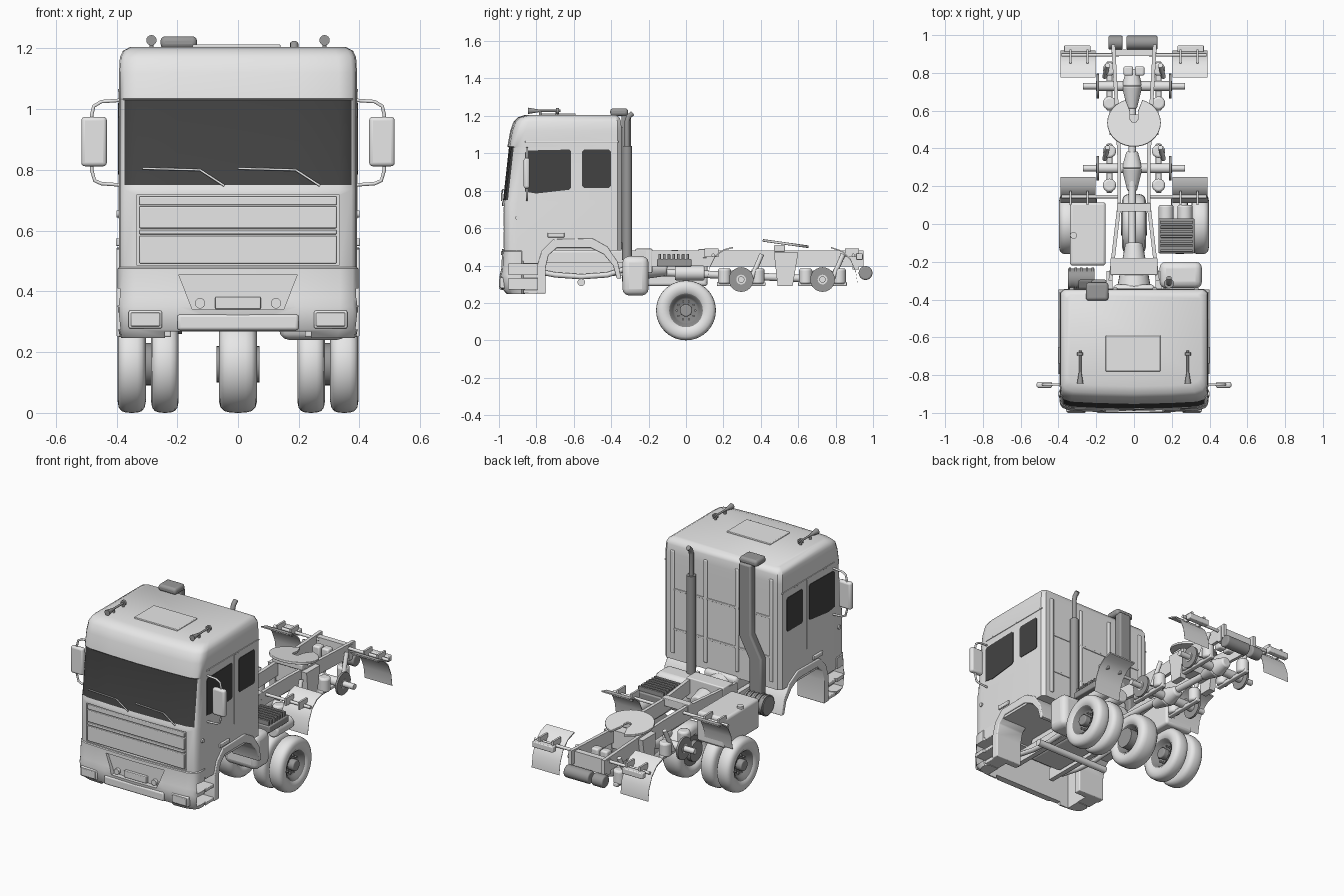
import bpy, bmesh, math
from mathutils import Vector, Matrix

if "Cube" in bpy.data.objects:
    bpy.data.objects.remove(bpy.data.objects["Cube"], do_unlink=True)


def material(name, v):
    m = bpy.data.materials.new(name)
    m.use_nodes = True
    m.diffuse_color = (v, v, v, 1)
    m.node_tree.nodes["Principled BSDF"].inputs["Base Color"].default_value = (v, v, v, 1)
    return m


PAINT = material("light grey paint", 0.8)
GLASS = material("dark glass", 0.055)
DARK = material("dark grey metal", 0.32)
RIM = material("darker rim grey", 0.24)
SIDES = ((1, "left"), (-1, "right"))


def link(name, bm, mat, bevel=0):
    bmesh.ops.recalc_face_normals(bm, faces=bm.faces)
    me = bpy.data.meshes.new(name)
    bm.to_mesh(me)
    bm.free()
    me.materials.append(mat)
    ob = bpy.data.objects.new(name, me)
    bpy.context.collection.objects.link(ob)
    if bevel:
        b = ob.modifiers.new("Bevel", "BEVEL")
        b.width, b.segments, b.limit_method = bevel, 3, "ANGLE"
    return ob


def box(name, x, y, z, mat=PAINT, bevel=0):
    """Box from (low, high) ranges."""
    bm = bmesh.new()
    bmesh.ops.create_cube(bm, size=1)
    for v in bm.verts:
        v.co = [(a + b) / 2 + c * (b - a) for (a, b), c in zip((x, y, z), v.co)]
    return link(name, bm, mat, bevel)


def rod(name, a, b, r, mat=PAINT, r2=None, bevel=0):
    """Cylinder or cone between two points."""
    a, b = Vector(a), Vector(b)
    bm = bmesh.new()
    turn = (b - a).to_track_quat("Z", "Y").to_matrix().to_4x4()
    bmesh.ops.create_cone(bm, cap_ends=True, segments=24, radius1=r, radius2=r if r2 is None else r2,
                          depth=(b - a).length, matrix=Matrix.Translation((a + b) / 2) @ turn)
    return link(name, bm, mat, bevel)


def prism(name, pts, lo, hi, axis="x", mat=PAINT, bevel=0):
    """Extrude a flat outline along one axis."""
    place = {"x": lambda p, t: (t, p[0], p[1]), "y": lambda p, t: (p[0], t, p[1]),
             "z": lambda p, t: (p[0], p[1], t)}[axis]
    bm = bmesh.new()
    face = bm.faces.new([bm.verts.new(place(p, lo)) for p in pts])
    top = bmesh.ops.extrude_face_region(bm, geom=[face])["geom"]
    shift = Vector(place((0, 0), hi - lo))
    bmesh.ops.translate(bm, vec=shift, verts=[g for g in top if isinstance(g, bmesh.types.BMVert)])
    return link(name, bm, mat, bevel)


def tube(name, pts, r, mat=PAINT):
    cu = bpy.data.curves.new(name, "CURVE")
    cu.dimensions, cu.bevel_depth, cu.bevel_resolution, cu.use_fill_caps = "3D", r, 3, True
    sp = cu.splines.new("POLY")
    sp.points.add(len(pts) - 1)
    for p, q in zip(sp.points, pts):
        p.co = (*q, 1)
    cu.materials.append(mat)
    bpy.context.collection.objects.link(bpy.data.objects.new(name, cu))


def shell(name, levels):
    """Loft bowed cab outlines (z, front, half width, back)."""
    bm = bmesh.new()
    rings = []
    for z, f, w, b in levels:
        half = [(0, f), (.2, f + .005), (w - .06, f + .012), (w - .018, f + .026), (w - .004, f + .046),
                (w, f + .08), (w, b - .02), (w - .02, b)]
        full = half + [(-x, y) for x, y in reversed(half[1:])]
        rings.append([bm.verts.new((x, y, z)) for x, y in full])
    n = len(rings[0])
    for r, s in zip(rings, rings[1:]):
        for i in range(n):
            bm.faces.new((r[i], r[(i + 1) % n], s[(i + 1) % n], s[i]))
    bm.faces.new(rings[0])
    bm.faces.new(rings[-1])
    return link(name, bm, PAINT)


def cut(ob, cutter):
    cutter.hide_render = True
    m = ob.modifiers.new("Cut", "BOOLEAN")
    m.object, m.operation, m.solver = cutter, "DIFFERENCE", "EXACT"
    bpy.context.view_layer.objects.active = ob
    bpy.ops.object.modifier_apply(modifier="Cut")
    bpy.data.objects.remove(cutter, do_unlink=True)


# Cab shell, with the windscreen chosen by height and direction
cab = shell("cab", [(.48, -.985, .392, -.345), (.735, -.985, .392, -.345), (.75, -.978, .392, -.345),
                    (1.03, -.947, .392, -.345), (1.036, -.955, .392, -.345), (1.12, -.94, .392, -.345),
                    (1.17, -.922, .389, -.347), (1.192, -.9, .379, -.356), (1.205, -.86, .355, -.375)])
cut(cab, box("grille_cutter", (-.335, .335), (-1.1, -.966), (.487, .718)))
cab.data.materials.append(GLASS)
for p in cab.data.polygons:
    if .75 < p.center.z < 1.03 and p.normal.y < -.5 and abs(p.center.x) < .376:
        p.material_index = 1
for lo, hi in ((.492, .583), (.588, .603), (.608, .68), (.684, .713)):
    box("grille_slat", (-.325, .325), (-.977, -.95), (lo, hi), bevel=.004)
prism("roof_hatch", [(-.15, -.78), (.14, -.78), (.14, -.59), (-.15, -.59)], 1.2, 1.213, "z", bevel=.004)
for x in (-.33, -.1, .11, .33):
    box("rear_wall_rib", (x - .012, x + .012), (-.35, -.337), (.52, 1.14), bevel=.005)
for z in (.66, .9):
    box("rear_wall_crease", (-.33, .33), (-.35, -.341), (z, z + .012), bevel=.002)

# Hollow bumper with recessed middle and step openings at the corners
bumper = shell("bumper", [(.247, -.965, .385, -.86), (.275, -.99, .395, -.86), (.35, -1.0, .396, -.86),
                          (.38, -.992, .396, -.86), (.475, -.988, .396, -.86), (.482, -.978, .39, -.86)])
cut(bumper, box("hollow_cutter", (-.3, .3), (-.948, -.8), (.2, .47)))
cut(bumper, prism("recess_cutter", [(-.15, .34), (.15, .34), (.195, .455), (-.195, .455)], -1.1, -.967, "y"))
cut(bumper, box("lower_cutter", (-.24, .24), (-1.1, -.8), (.2, .268)))
box("number_panel", (-.075, .075), (-.985, -.96), (.342, .382), bevel=.004)
box("lower_lip", (-.2, .2), (-1.0, -.95), (.272, .325), bevel=.01)
for x in (-.315, 0):
    tube("wiper", [(x, -.978, .805), (x + .19, -.983, .8), (x + .27, -.986, .748)], .004)

for s, side in SIDES:
    def X(a, b):
        return tuple(sorted((s * a, s * b)))

    # Lamps
    box(side + "_headlight_rim", X(.25, .36), (-.994, -.95), (.278, .337), bevel=.006)
    box(side + "_headlight", X(.257, .353), (-1.0, -.95), (.285, .33), bevel=.004)
    rod(side + "_fog_lamp", (s * .125, -.985, .361), (s * .125, -.96, .361), .017)

    # Door windows, handle and marker
    prism(side + "_door_window", [(-.862, .795), (-.8, .785), (-.625, .805), (-.615, .815), (-.615, 1.01),
                                  (-.625, 1.02), (-.85, 1.015), (-.862, 1.0)], s * .388, s * .395, "x", GLASS)
    prism(side + "_rear_window", [(-.555, .825), (-.545, .815), (-.412, .815), (-.402, .825), (-.402, 1.01),
                                  (-.412, 1.02), (-.545, 1.02), (-.555, 1.01)], s * .388, s * .395, "x", GLASS)
    box(side + "_door_handle", X(.385, .402), (-.74, -.65), (.55, .575), bevel=.004)
    box(side + "_door_seam", X(.38, .394), (-.598, -.594), (.64, 1.06))
    box(side + "_roof_gutter", X(.38, .3955), (-.86, -.36), (1.058, 1.066), bevel=.002)
    rod(side + "_marker", (s * .38, -.9, .655), (s * .4, -.9, .655), .012)

    # Boarding steps and wheel arch
    for z in (.275, .353):
        cut(bumper, box("step_cutter", X(.325, .45), (-.95, -.8), (z, z + .056)))
    box(side + "_step_wall", X(.3, .32), (-.865, -.76), (.25, .49))
    for z in (.25, .331, .409):
        box(side + "_step", X(.31, .392), (-.87, -.77), (z, z + .022), bevel=.004)
    box(side + "_sill", X(.31, .392), (-.91, -.75), (.425, .5))
    prism(side + "_wheel_arch", [(-.795, .25), (-.795, .40), (-.77, .48), (-.71, .54), (-.5, .545), (-.42, .5),
                                 (-.365, .42), (-.345, .33), (-.37, .33), (-.39, .4), (-.44, .46), (-.51, .495),
                                 (-.69, .495), (-.735, .455), (-.75, .39), (-.75, .25)],
          s * .22, s * .4, bevel=.005)

    # Mirrors on tube frames
    tube(side + "_mirror_frame", [(s * x, -.85, z) for x, z in
         ((.38, 1.03), (.45, 1.025), (.475, 1.01), (.482, .98), (.482, .8), (.472, .765), (.45, .755), (.38, .75))], .006)
    box(side + "_mirror", X(.432, .516), (-.868, -.836), (.812, .975), bevel=.012)

    # Roof horns
    rod(side + "_horn", (s * .285, -.67, 1.227), (s * .285, -.8, 1.227), .006, DARK)
    rod(side + "_horn_bell", (s * .285, -.78, 1.227), (s * .285, -.845, 1.227), .006, DARK, r2=.017)
    rod(side + "_horn_cap", (s * .285, -.68, 1.227), (s * .285, -.695, 1.227), .016, DARK)
    for y in (-.69, -.78):
        rod(side + "_horn_foot", (s * .285, y, 1.19), (s * .285, y, 1.227), .007, DARK)

    # Frame rails, wide at each end
    rail = [(s * x, y) for x, y in ((.135, -.3), (.088, .1), (.088, .35), (.1, .6), (.12, .95),
                                    (.1, .95), (.08, .6), (.068, .35), (.068, .1), (.115, -.3))]
    prism(side + "_frame_rail", rail, .395, .48, "z")
    box(side + "_front_rail", X(.115, .145), (-.9, -.25), (.345, .42))
    tube(side + "_front_spring", [(s * .17, -.85, .38), (s * .17, -.7, .35), (s * .17, -.56, .34),
                                  (s * .17, -.42, .35), (s * .17, -.3, .39)], .015)

    # Curved mudguards with cross bars
    front = [(.25, .5), (.2, .487), (.155, .452), (.125, .39), (.11, .31)]
    rear = [(.775, .5), (.835, .48), (.88, .435), (.908, .37), (.918, .3)]
    for label, pts, bar in (("front", front, .145), ("rear", rear, .895)):
        prism(f"{side}_{label}_mudguard", pts + [(y, z - .008) for y, z in reversed(pts)], s * .205, s * .39)
        rod(f"{side}_{label}_mudguard_bar", (s * .08, bar, .455), (s * .385, bar, .455), .009)
        for x in (.24, .33):
            box(label + "_mudguard_strap", X(x, x + .012), (bar - .045, bar + .03), (.445, .49))
    box(side + "_tail_lamp", X(.23, .37), (.91, .945), (.43, .465), bevel=.005)

    # Axle ends, suspension bags and dampers
    for y in (.295, .73):
        rod(side + "_brake_disc", (s * .185, y, .325), (s * .198, y, .325), .066, DARK)
        rod(side + "_hub_stub", (s * .19, y, .325), (s * .27, y, .325), .017)
        for d in (-.09, .09):
            rod(side + "_air_bag", (s * .13, y + d, .3), (s * .13, y + d, .385), .035, bevel=.012)
        box(side + "_spring_beam", X(.115, .145), (y - .13, y + .13), (.29, .312), bevel=.005)
        rod(side + "_damper", (s * .155, y + .05, .32), (s * .14, y + .11, .46), .013)
    prism(side + "_suspension_bracket", [(.47, .47), (.6, .47), (.57, .29), (.49, .29)], s * .09, s * .13)

# Axles, differentials and shaft
for y in (.295, .73):
    rod("axle", (-.2, y, .325), (.2, y, .325), .026)
    rod("differential", (-.01, y - .12, .33), (-.01, y, .33), .025, r2=.055, bevel=.008)
    rod("differential_cover", (-.01, y, .33), (-.01, y + .09, .33), .055, r2=.03, bevel=.008)
rod("drive_shaft", (-.01, -.3, .37), (-.01, .65, .33), .02)
rod("rear_air_tank", (-.04, .96, .36), (.125, .96, .36), .037, DARK, bevel=.008)
rod("small_air_tank", (-.135, .96, .36), (-.06, .96, .36), .037, DARK, bevel=.008)
box("tail_crossmember", (-.12, .12), (.89, .925), (.38, .47))
box("middle_crossmember", (-.09, .09), (.065, .11), (.44, .487), bevel=.004)
box("front_crossmember", (-.125, .125), (-.27, -.18), (.36, .49), bevel=.006)
box("shaft_crossmember", (-.09, .09), (.49, .58), (.36, .47))
for x in (-.03, .03):
    box("valve", (x - .025, x + .025), (.785, .835), (.4, .47), bevel=.01)
box("engine", (-.11, .11), (-.8, -.32), (.35, .49), bevel=.02)
rod("gearbox", (0, -.34, .4), (0, -.1, .39), .09, r2=.045, bevel=.01)
rod("front_axle", (-.25, -.56, .31), (.25, -.56, .31), .02)

# Coupling plate with rear slot, slightly tilted
arc = [math.radians(a) for a in range(108, 433, 12)]
plate = prism("coupling_plate", [(.142 * math.cos(a), .128 * math.sin(a)) for a in arc]
              + [(.02, .06), (.02, .015), (.01, .003), (-.01, .003), (-.02, .015), (-.02, .06)],
              0, .014, "z", bevel=.003)
plate.location, plate.rotation_euler = (0, .535, .51), (math.radians(-8), 0, 0)
box("coupling_base", (-.1, .1), (.47, .53), (.475, .51), bevel=.006)


# Wheels turned from a profile, all in one row
def wheel(name, x, w, outward):
    def turned(label, prof, mat):
        bm = bmesh.new()
        vs = [bm.verts.new((x + a * w, 0, .16 + r)) for a, r in prof]
        es = [bm.edges.new(e) for e in zip(vs, vs[1:])]
        bmesh.ops.spin(bm, geom=vs + es, cent=(x, 0, .16), axis=(1, 0, 0), angle=math.tau, steps=40)
        bmesh.ops.remove_doubles(bm, verts=bm.verts, dist=1e-5)
        link(label, bm, mat)
    side = [(.2, .159), (.36, .154), (.46, .142), (.5, .122), (.46, .1), (.36, .088)]
    turned(name + "_tyre", [(-a, r) for a, r in reversed(side)] + [(0, .16)] + side, PAINT)
    o = outward
    turned(name + "_rim", [(-.36 * o, .09), (-.36 * o, .0), (.05 * o, .0), (.05 * o, .06), (.12 * o, .07),
                           (.36 * o, .082), (.4 * o, .09)], RIM)
    rod(name + "_hub", (x, 0, .16), (x + o * w * .45, 0, .16), .033, DARK, bevel=.006)
    for i in range(10):
        a = math.tau * i / 10
        y, z = .05 * math.cos(a), .16 + .05 * math.sin(a)
        rod("wheel_nut", (x, y, z), (x + o * w * .16, y, z), .006, DARK)


wheel("centre_wheel", 0, .125, 1)
rod("centre_hub", (-.07, 0, .16), (.07, 0, .16), .06, DARK)
for s, side in SIDES:
    wheel(side + "_outer_wheel", s * .35, .093, s)
    wheel(side + "_inner_wheel", s * .241, .091, -s)
    rod(side + "_wheel_link", (s * .25, 0, .16), (s * .345, 0, .16), .07, DARK)

# Fuel tank on one side, battery box on the other
box("fuel_tank", (-.34, -.15), (-.22, .115), (.29, .47), bevel=.015)
rod("fuel_cap", (-.32, -.06, .46), (-.32, -.06, .482), .018)
box("battery_box", (.13, .32), (-.155, .03), (.395, .435), DARK, .006)
for i in range(7):
    y = -.148 + i * .025
    box("battery_rib", (.14, .31), (y, y + .014), (.43, .462), DARK, .003)
for x in (.17, .27):
    rod("side_air_tank", (x, -.06, .36), (x, .1, .36), .04, bevel=.01)

# Silencer and upright exhaust
box("silencer", (.135, .36), (-.34, -.2), (.24, .45), bevel=.035)
rod("exhaust_stack", (.185, -.315, .43), (.185, -.315, 1.04), .026, DARK)
tube("exhaust_tip", [(.185, -.315, 1.03), (.185, -.315, 1.17), (.185, -.308, 1.195), (.185, -.285, 1.215)], .014, DARK)

# Air intake: cap, cranked duct and filter
box("intake_cap", (-.255, -.135), (-.405, -.31), (1.2, 1.24), DARK, .015)
prism("intake_duct", [(-.225, 1.21), (-.145, 1.21), (-.145, .77), (-.215, .64), (-.215, .42),
                      (-.295, .42), (-.295, .66), (-.225, .79)], -.345, -.295, "y", DARK, .01)
rod("air_filter", (-.35, -.29, .4), (-.21, -.29, .4), .055, DARK)
for i in range(5):
    x = -.345 + i * .03
    rod("filter_rib", (x, -.29, .4), (x + .012, -.29, .4), .061, DARK)

# Smooth shading with sharp edges kept
for ob in bpy.data.objects:
    ob.select_set(ob.type == "MESH")
bpy.context.view_layer.objects.active = cab
bpy.ops.object.shade_smooth_by_angle(angle=math.radians(40))
